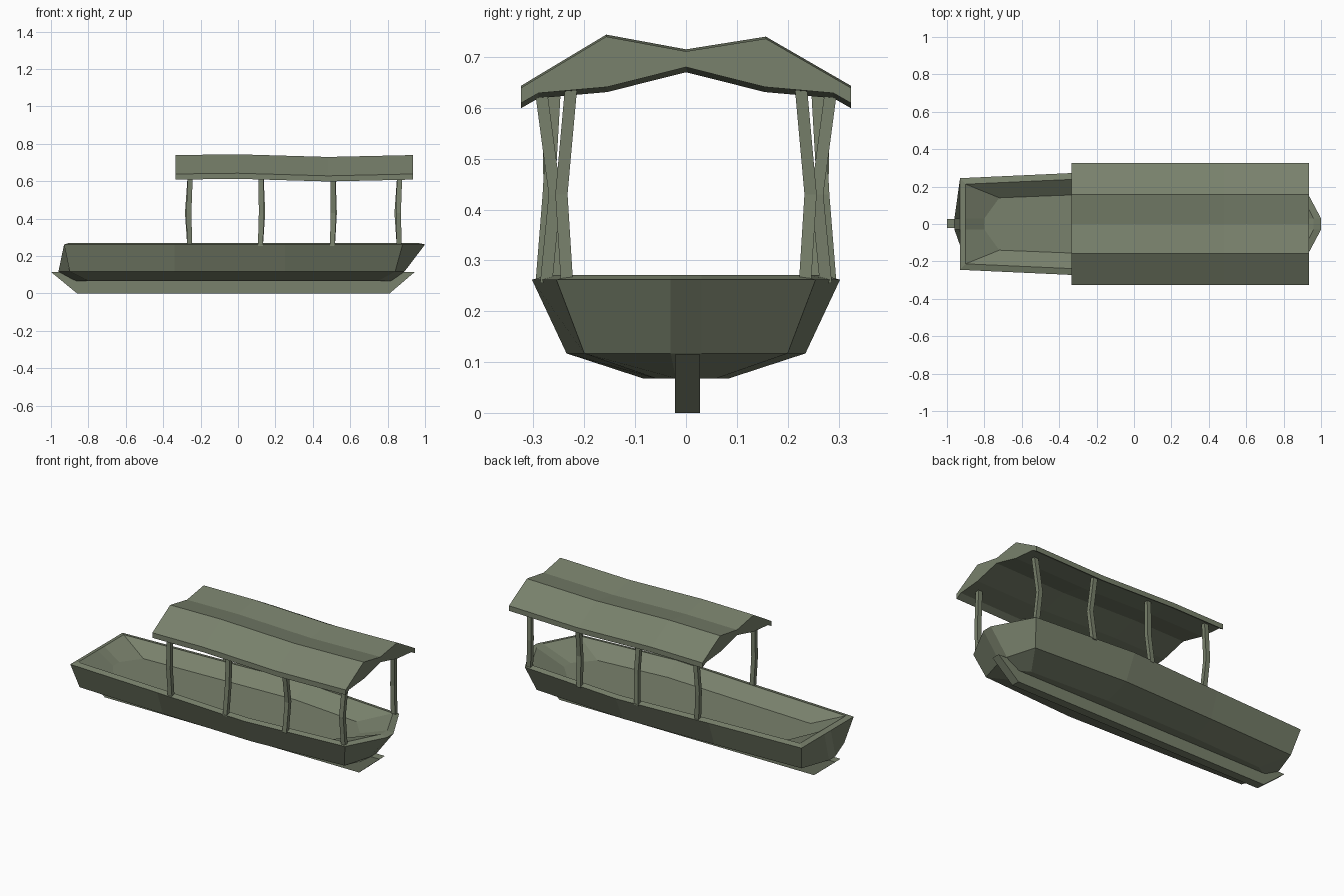
import bpy, bmesh

olive = bpy.data.materials.new("olive_paint")
olive.diffuse_color = (0.19, 0.22, 0.15, 1)


def loft(name, rings):
    """Skin a stack of equal-length rings and cap both ends."""
    bm = bmesh.new()
    vs = [[bm.verts.new(p) for p in r] for r in rings]
    n = len(rings[0])
    for a, b in zip(vs, vs[1:]):
        for i in range(n):
            j = (i + 1) % n
            bm.faces.new((a[i], a[j], b[j], b[i]))
    bm.faces.new(vs[0][::-1])
    bm.faces.new(vs[-1])
    bmesh.ops.recalc_face_normals(bm, faces=bm.faces)
    me = bpy.data.meshes.new(name)
    bm.to_mesh(me)
    bm.free()
    me.materials.append(olive)
    ob = bpy.data.objects.new(name, me)
    bpy.context.collection.objects.link(ob)
    return ob


def outline(z, half):
    """Plan outline from a half outline, mirrored across y."""
    return [(x, y, z) for x, y in half] + [(x, -y, z) for x, y in reversed(half)]


def bar(name, path, w, d):
    """Rectangular bar swept through points, w along x and d along y."""
    loft(name, [[(x + sx * w / 2, y + sy * d / 2, z)
                 for sx, sy in ((-1, -1), (1, -1), (1, 1), (-1, 1))]
                for x, y, z in path])


# Hull: bottom, chine, outer rim, inner rim, shallow inside floor
loft("hull", [
    outline(0.068, [(-0.87, 0.02), (-0.80, 0.06), (-0.34, 0.08),
                    (0.25, 0.085), (0.75, 0.06), (0.82, 0.02)]),
    outline(0.117, [(-0.96, 0.03), (-0.90, 0.20), (-0.34, 0.22),
                    (0.25, 0.235), (0.84, 0.20), (0.89, 0.03)]),
    outline(0.262, [(-0.93, 0.03), (-0.93, 0.245), (-0.34, 0.272),
                    (0.25, 0.303), (0.88, 0.255), (1.0, 0.03)]),
    outline(0.271, [(-0.90, 0.03), (-0.90, 0.213), (-0.34, 0.238),
                    (0.25, 0.27), (0.86, 0.225), (0.96, 0.03)]),
    outline(0.205, [(-0.80, 0.03), (-0.72, 0.14), (-0.34, 0.155),
                    (0.25, 0.18), (0.68, 0.14), (0.78, 0.03)]),
])

# Keel beam with raked ends
keel = [(-1.0, 0.115), (-0.86, 0), (0.81, 0), (0.945, 0.115)]
loft("keel", [[(x, y, z) for x, z in keel] for y in (-0.022, 0.028)])

# Canopy: double-ridged slab with a gentle sag along its length
roof = [(-0.325, 0.639), (-0.157, 0.740), (0, 0.711), (0.157, 0.736), (0.325, 0.639),
        (0.325, 0.609), (0.29, 0.629), (0.155, 0.641), (0, 0.680),
        (-0.155, 0.641), (-0.29, 0.629), (-0.325, 0.609)]
loft("canopy", [[(x, y, z + dz) for y, z in roof]
                for x, dz in ((-0.335, 0), (0, 0.004), (0.48, -0.010), (0.935, 0))])

# Slightly crooked posts standing on the rim, four a side
posts = [  # x, foot y, middle x shift, middle y, top y
    (-0.258, 0.258, -0.012, 0.268, 0.272),
    (0.120, 0.284, 0.012, 0.270, 0.258),
    (0.505, 0.275, 0.010, 0.258, 0.286),
    (0.862, 0.234, -0.012, 0.245, 0.226),
]
for side, s, bend in (("port", 1, 1.0), ("starboard", -1, 0.4)):
    for i, (x, y0, dx, ym, y1) in enumerate(posts, 1):
        bar(f"{side}_post_{i}",
            [(x, s * y0, 0.255), (x + dx * bend, s * ym, 0.43), (x + 0.003, s * y1, 0.64)],
            0.027, 0.024)
